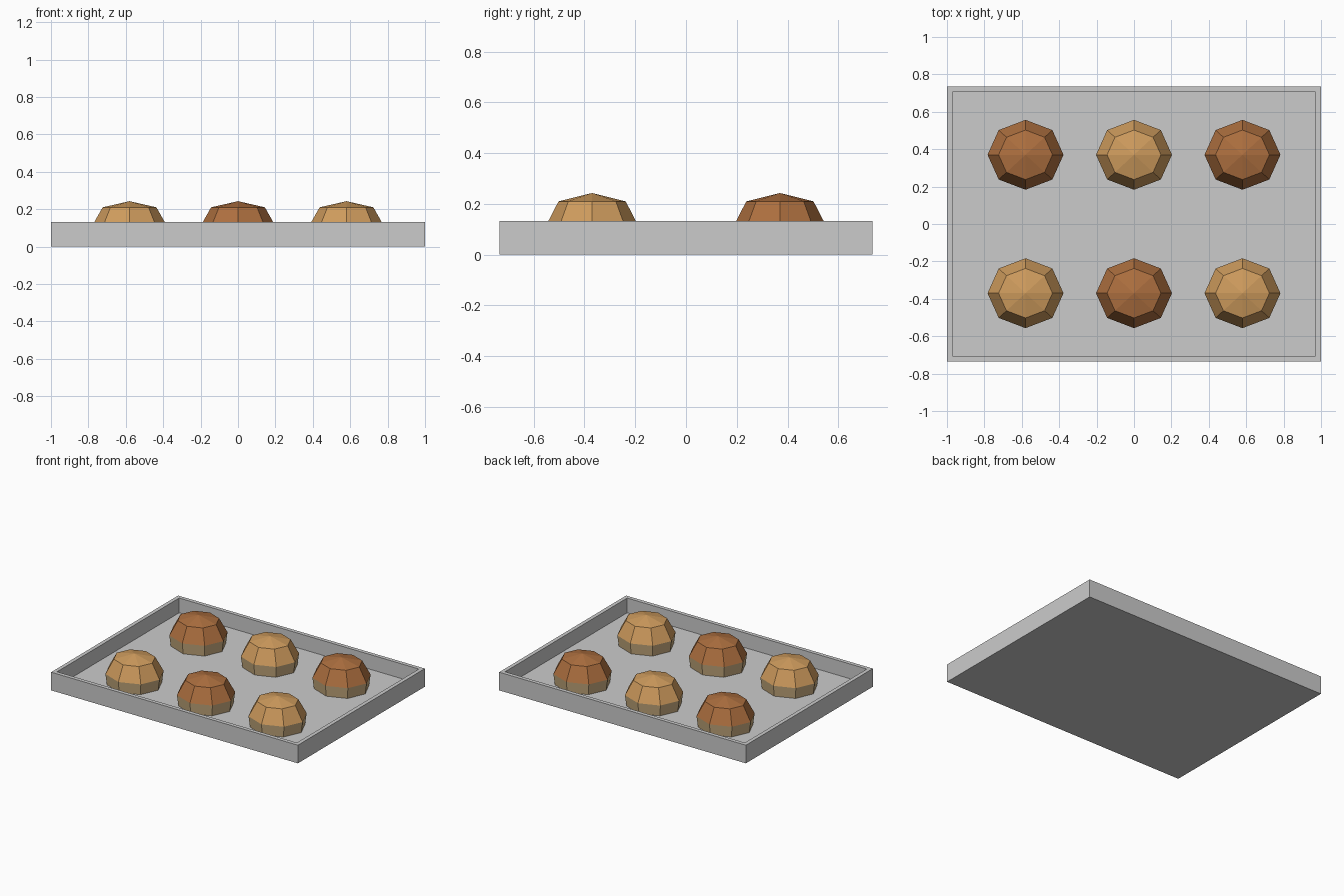
import bpy, bmesh
from math import cos, sin, pi

if "Cube" in bpy.data.objects:
    bpy.data.objects.remove(bpy.data.objects["Cube"])


def material(name, rgb):
    m = bpy.data.materials.new(name)
    m.diffuse_color = (*rgb, 1)
    m.use_nodes = True
    m.node_tree.nodes["Principled BSDF"].inputs["Base Color"].default_value = m.diffuse_color
    return m


def add_object(name, bm, mat=None):
    bmesh.ops.recalc_face_normals(bm, faces=bm.faces)
    mesh = bpy.data.meshes.new(name)
    bm.to_mesh(mesh)
    bm.free()
    ob = bpy.data.objects.new(name, mesh)
    bpy.context.collection.objects.link(ob)
    if mat:
        mesh.materials.append(mat)
    return ob


def octagon_stack(name, rings, mat, apex=None):
    """Eight-sided body through (radius, z) rings, slightly narrower in y."""
    bm = bmesh.new()
    loops = [[bm.verts.new((r * cos(i * pi / 4), 0.92 * r * sin(i * pi / 4), z))
              for i in range(8)] for r, z in rings]
    for a, b in zip(loops, loops[1:]):
        for i in range(8):
            j = (i + 1) % 8
            bm.faces.new((a[i], a[j], b[j], b[i]))
    bm.faces.new(loops[0][::-1])
    if apex is None:
        bm.faces.new(loops[-1])
    else:
        tip = bm.verts.new((0, 0, apex))
        for i in range(8):
            bm.faces.new((loops[-1][i], loops[-1][(i + 1) % 8], tip))
    return add_object(name, bm, mat)


HALF_X, HALF_Y, RIM_Z, FLOOR_Z, WALL = 1.0, 0.735, 0.133, 0.025, 0.04

# Baking tray: a box whose top is inset and pushed down to the floor
bm = bmesh.new()
bmesh.ops.create_cube(bm, size=1)
for v in bm.verts:
    v.co = (v.co.x * 2 * HALF_X, v.co.y * 2 * HALF_Y, (v.co.z + 0.5) * RIM_Z)
top = max(bm.faces, key=lambda f: f.calc_center_median().z)
bmesh.ops.inset_region(bm, faces=[top], thickness=WALL)
bottom = bmesh.ops.extrude_discrete_faces(bm, faces=[top])["faces"][0]
for v in bottom.verts:
    v.co.z = FLOOR_Z
add_object("tray", bm)

# Buns: pale lower band and a domed crust, crust colours in a chequer
pale = material("pale_dough", (0.60, 0.43, 0.22))
golden = material("golden_crust", (0.62, 0.33, 0.11))
brown = material("brown_crust", (0.42, 0.16, 0.05))

for row, y in enumerate((-0.37, 0.37)):
    for col, x in enumerate((-0.58, 0, 0.58)):
        tag = f"{row + 1}_{col + 1}"
        crust = brown if (row + col) % 2 else golden
        parts = (
            octagon_stack("bun_base_" + tag,
                          [(0.192, FLOOR_Z), (0.203, 0.105)], pale),
            octagon_stack("bun_crust_" + tag,
                          [(0.203, 0.105), (0.144, 0.21)], crust, apex=0.243),
        )
        for ob in parts:
            ob.location = (x, y, 0)
